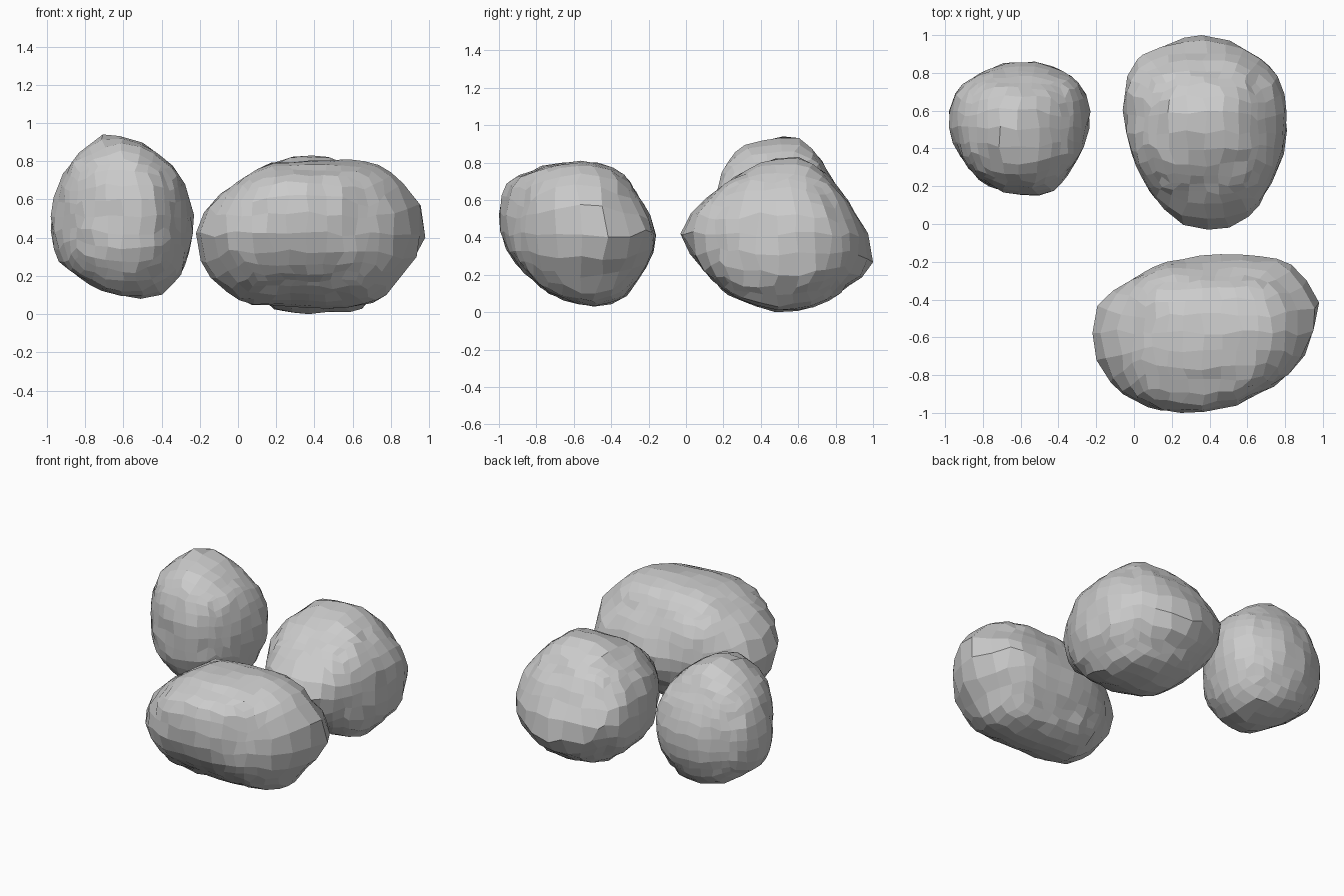
import bpy, bmesh, random
from mathutils import Vector, noise

if "Cube" in bpy.data.objects:
    bpy.data.objects.remove(bpy.data.objects["Cube"])

# Directions in which each rock's reach is measured: x, y, z axes and the diagonals between them
AXES = [Vector(d) for d in ((1,0,0), (-1,0,0), (0,1,0), (0,-1,0), (0,0,1), (0,0,-1))]
DIAGONALS = [Vector(d) for d in (
    (1,1,0), (1,-1,0), (-1,1,0), (-1,-1,0),
    (1,0,1), (1,0,-1), (-1,0,1), (-1,0,-1),
    (0,1,1), (0,1,-1), (0,-1,1), (0,-1,-1))]
CORNERS = [Vector((a, b, c)) for a in (1, -1) for b in (1, -1) for c in (1, -1)]
# In-between slopes of one view plane, counter-clockwise
SLOPES = ((2,1), (1,2), (-1,2), (-2,1), (-2,-1), (-1,-2), (1,-2), (2,-1))
SHARPNESS = 13


def rock(name, box, reach, slopes, seed, rough=0.03):
    """Chiselled boulder: a quad sphere pressed against rounded facet planes."""
    random.seed(seed)
    x0, x1, y0, y1, z0, z1 = box
    centre = Vector(((x0 + x1) / 2, (y0 + y1) / 2, (z0 + z1) / 2))
    normals = [d.normalized() for d in AXES + DIAGONALS + CORNERS]
    goal = [(x1 - x0) / 2] * 2 + [(y1 - y0) / 2] * 2 + [(z1 - z0) / 2] * 2
    goal += [(r - d.dot(centre)) / d.length for d, r in zip(DIAGONALS, reach)]
    # Corner facets average their three neighbouring diagonal facets
    for c in CORNERS:
        near = [g for d, g in zip(DIAGONALS, goal[6:18]) if d.dot(c) > 1.5]
        goal.append(sum(near) / len(near))
    # Finer facets around the outline of a view plane
    for (a, b), values in slopes.items():
        for (p, q), r in zip(SLOPES, values):
            d = Vector((0, 0, 0))
            d[a], d[b] = p, q
            normals.append(d.normalized())
            goal.append((r - d.dot(centre)) / d.length)

    bm = bmesh.new()
    bmesh.ops.create_cube(bm, size=2)
    bmesh.ops.subdivide_edges(bm, edges=bm.edges[:], cuts=7, use_grid_fill=True)
    # Uneven grid, with lumpy surface and small chips
    dirs, lumps = [], []
    for v in bm.verts:
        wobble = Vector([random.uniform(-0.035, 0.035) for _ in range(3)])
        d = (v.co.normalized() + wobble).normalized()
        dirs.append(d)
        lumps.append(1 + rough * noise.noise(d * 3.5 + Vector((seed * 7.3, 0, 0)))
                     + random.uniform(-0.5, 0.5) * rough)

    # Adjust the facets until the measured reach is met
    planes = goal[:]
    for _ in range(12):
        pts = []
        for d, k in zip(dirs, lumps):
            s = sum((max(0, d.dot(n)) / h) ** SHARPNESS for n, h in zip(normals, planes))
            pts.append(d * (k * s ** (-1 / SHARPNESS)))
        for i, n in enumerate(normals):
            ratio = goal[i] / max(p.dot(n) for p in pts)
            planes[i] = min(max(planes[i] * ratio, goal[i] * 0.85), goal[i] * 1.3)

    # Final trim to the exact bounding box
    for i, (lo, hi) in enumerate(((x0, x1), (y0, y1), (z0, z1))):
        a, b = min(p[i] for p in pts), max(p[i] for p in pts)
        for p in pts:
            p[i] = lo + (p[i] - a) / (b - a) * (hi - lo)
    for v, p in zip(bm.verts, pts):
        v.co = p
    bm.normal_update()

    mesh = bpy.data.meshes.new(name)
    bm.to_mesh(mesh)
    bm.free()
    bpy.context.collection.objects.link(bpy.data.objects.new(name, mesh))


TOP, FRONT, SIDE = (0, 1), (0, 2), (1, 2)

# Small upright rock at the back left
rock("small_rock", (-0.98, -0.23, 0.15, 0.86, 0.08, 0.94),
     (0.47, -0.60, 1.65, 0.59, 0.43, -0.47, 1.67, 0.67, 1.54, 0.60, 0.60, -0.42),
     {TOP: (0.18, 1.24, 2.41, 2.58, 1.49, 0.37, -0.75, -0.94),
      FRONT: (0.12, 1.28, 2.57, 2.56, 1.60, 0.47, -0.60, -0.80),
      SIDE: (2.28, 2.46, 1.46, 0.36, -0.64, -0.55, 0.45, 1.37)}, 1)

# Wedge-shaped rock at the back right
rock("wedge_rock", (-0.06, 0.81, -0.03, 1.0, 0.0, 0.83),
     (1.55, 0.60, 0.85, -0.24, 1.37, 0.62, 0.62, -0.19, 1.49, 0.75, 0.50, -0.31),
     {TOP: (2.30, 2.44, 1.74, 0.88, -0.33, -0.26, 0.63, 1.24),
      SIDE: (2.36, 2.29, 1.20, 0.48, -0.36, -0.41, 0.64, 1.73)}, 2)

# Long rock at the front right
rock("long_rock", (-0.22, 0.98, -1.0, -0.16, 0.03, 0.81),
     (0.63, 1.63, -0.28, 0.95, 1.55, 0.68, 0.69, -0.08, 0.42, -0.41, 1.66, 0.66),
     {TOP: (1.59, 0.41, -0.60, -0.12, 1.05, 1.84, 2.48, 2.51),
      FRONT: (2.48, 2.32, 1.39, 0.84, 0.04, -0.18, 0.60, 1.57),
      SIDE: (0.12, 1.15, 2.36, 2.65, 1.59, 0.54, -0.47, -0.68)}, 3)
